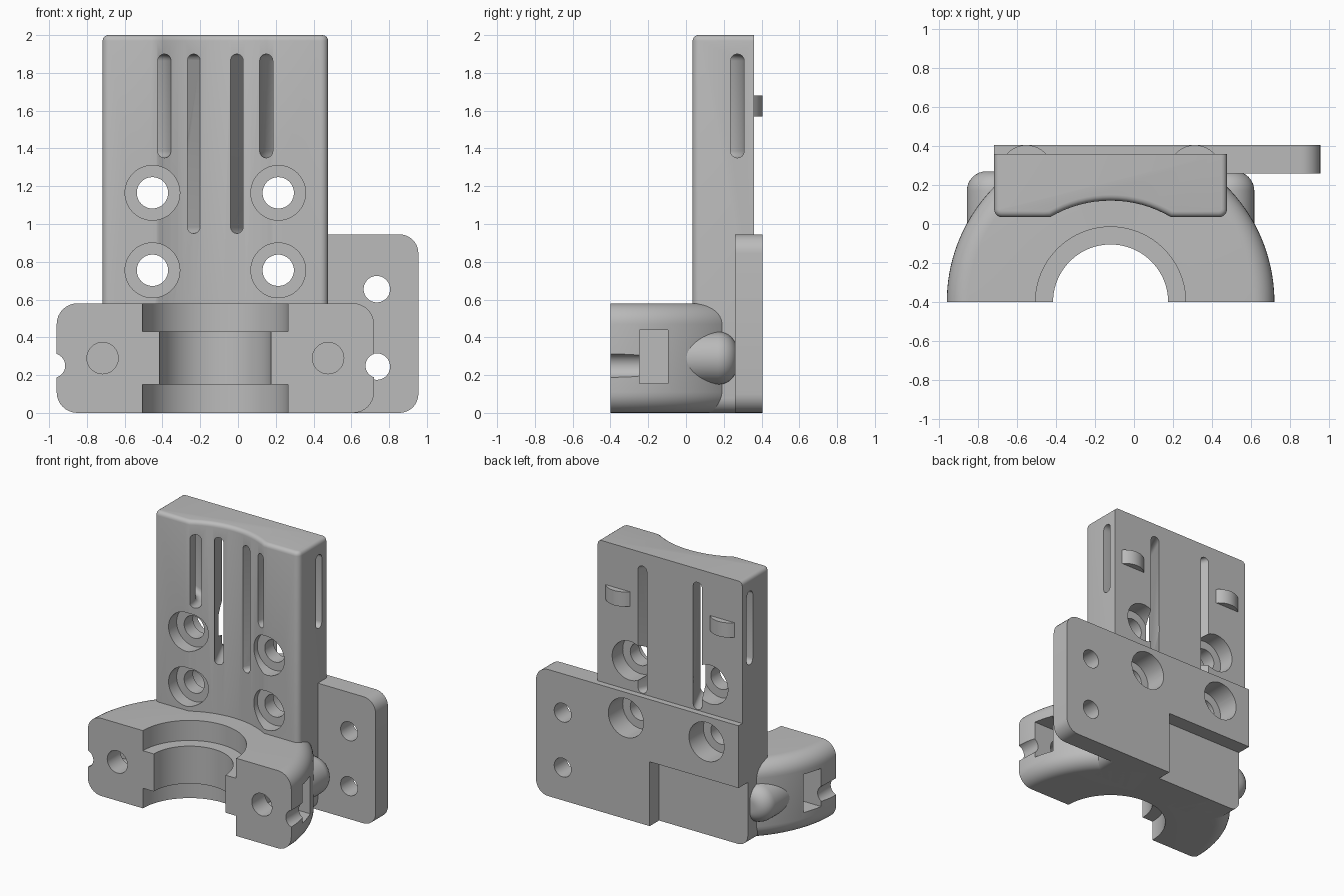
import bpy, bmesh
from math import sin, cos, pi, sqrt
from mathutils import Vector

if "Cube" in bpy.data.objects:
    bpy.data.objects.remove(bpy.data.objects["Cube"])

grey = bpy.data.materials.new("plain_grey")
grey.use_nodes = True
grey.diffuse_color = (0.5, 0.5, 0.5, 1)
grey.node_tree.nodes["Principled BSDF"].inputs["Base Color"].default_value = (0.5, 0.5, 0.5, 1)

CX = -0.12          # symmetry plane of the clamp and tower
HALF = 0.597        # half width of the tower
SIDES = (-1, 1)


def loft(name, rings, edit=None):
    """Solid through equal rings of 3D points, capped at both ends."""
    bm = bmesh.new()
    vs = [[bm.verts.new(p) for p in ring] for ring in rings]
    n = len(vs[0])
    for a, b in zip(vs, vs[1:]):
        for i in range(n):
            j = (i + 1) % n
            bm.faces.new((a[i], a[j], b[j], b[i]))
    bm.faces.new(vs[0])
    bm.faces.new(vs[-1])
    bmesh.ops.recalc_face_normals(bm, faces=bm.faces)
    if edit:
        edit(bm)
    mesh = bpy.data.meshes.new(name)
    bm.to_mesh(mesh)
    bm.free()
    mesh.materials.append(grey)
    ob = bpy.data.objects.new(name, mesh)
    bpy.context.collection.objects.link(ob)
    return ob


def prism_z(name, pts, lo, hi, edit=None):
    return loft(name, [[(x, y, z) for x, y in pts] for z in (lo, hi)], edit)


def prism_y(name, pts, lo, hi):
    return loft(name, [[(x, y, z) for x, z in pts] for y in (lo, hi)])


def arc(cx, cy, r, a0, a1, n=8):
    return [(cx + r * cos(a0 + (a1 - a0) * i / n), cy + r * sin(a0 + (a1 - a0) * i / n))
            for i in range(n + 1)]


def rounded_rect(x0, y0, x1, y1, radii):
    """Corner radii run anticlockwise from lower left; zero keeps it sharp."""
    corners = ((x0, y0, 1, 1), (x1, y0, -1, 1), (x1, y1, -1, -1), (x0, y1, 1, -1))
    pts = []
    for k, ((x, y, sx, sy), r) in enumerate(zip(corners, radii)):
        a = pi + k * pi / 2
        pts += arc(x + sx * r, y + sy * r, r, a, a + pi / 2) if r else [(x, y)]
    return pts


def box(name, x0, x1, y0, y1, z0, z1):
    return prism_z(name, [(x0, y0), (x1, y0), (x1, y1), (x0, y1)], z0, z1)


def rod_y(name, x, z, sections, n=48):
    """Round bar along y; sections are (y, radius) pairs."""
    return loft(name, [[(x + r * cos(2 * pi * i / n), y, z + r * sin(2 * pi * i / n))
                        for i in range(n)] for y, r in sections])


def slot(name, path, width, z0, z1):
    """Stadium-shaped channel swept along a path in the xy plane."""
    r = width / 2
    outline = arc(0, z1 - r, r, 0, pi) + arc(0, z0 + r, r, pi, 2 * pi)
    rings = []
    for i, p in enumerate(path):
        d = Vector(path[min(i + 1, len(path) - 1)]) - Vector(path[max(i - 1, 0)])
        d.normalize()
        rings.append([(p[0] - d.y * w, p[1] + d.x * w, z) for w, z in outline])
    return loft(name, rings)


def cut(ob, cutters):
    for c in cutters:
        m = ob.modifiers.new("cut", "BOOLEAN")
        m.operation, m.solver, m.object = "DIFFERENCE", "EXACT", c
        with bpy.context.temp_override(object=ob, active_object=ob):
            bpy.ops.object.modifier_apply(modifier=m.name)


# Half-ring clamp with rounded outer edge and an inner collar
section = ([(0.385, 0)] + arc(0.73, 0.11, 0.11, -pi / 2, 0) + arc(0.73, 0.47, 0.11, 0, pi / 2)
           + [(0.385, 0.58), (0.385, 0.43), (0.295, 0.43), (0.295, 0.15), (0.385, 0.15)])
clamp = loft("clamp", [[(CX + r * cos(pi * i / 72), -0.4 + r * sin(pi * i / 72), z)
                        for r, z in section] for i in range(73)])

# Tower with a hollowed front and softened front and top edges
R = 0.61
half_chord = 0.31
a = pi / 2 - 0.53
hollow = arc(CX, 0.12 - R, R, pi - a, a, 16)
foot = 0.035
tower_pts = ([(CX - HALF, 0.36)] + arc(CX - HALF + 0.04, foot + 0.04, 0.04, pi, 1.5 * pi, 5)
             + [(CX - half_chord - 0.03, foot)] + hollow + [(CX + half_chord + 0.03, foot)]
             + arc(CX + HALF - 0.04, foot + 0.04, 0.04, 1.5 * pi, 2 * pi, 5) + [(CX + HALF, 0.36)])


def soften_top(bm):
    rim = [e for e in bm.edges if all(v.co.z > 1.99 for v in e.verts)
           and not all(v.co.y > 0.355 for v in e.verts)]
    bmesh.ops.bevel(bm, geom=rim, offset=0.03, segments=4, profile=0.5, affect="EDGES")


tower = prism_z("tower", tower_pts, 0.48, 2.0, soften_top)

# Block joining the clamp to the back plate
base = prism_y("base_block", rounded_rect(CX - HALF, 0, CX + HALF, 0.56, (0.08, 0.08, 0, 0)),
               0.05, 0.295)

# Back plate with a stepped lower corner
plate_pts = ([(CX - HALF, 0.48), (0.016, 0.48), (0.016, 0)]
             + arc(0.855, 0.1, 0.1, -pi / 2, 0) + arc(0.855, 0.845, 0.1, 0, pi / 2)
             + [(CX - HALF, 0.945)])
back_plate = prism_y("back_plate", plate_pts, 0.26, 0.405)

# Bolt bosses behind the clamp and small locating ridges on the tower back
bosses, ridges = [], []
for s in SIDES:
    dome = [(y, r) for r, y in arc(0.04, 0.17, 0.1, 0, pi / 2)]
    bosses.append(rod_y("bolt_boss", CX + s * HALF, 0.29, [(-0.05, 0.14)] + dome))
    ridge = arc(CX + s * 0.432, 0.271, 0.134, 0.72, pi - 0.72, 12)
    ridges.append(prism_z("locating_ridge", ridge, 1.57, 1.68))

# Cutters
bolt_cuts, trap_cuts, slot_cuts, screw_cuts, mount_cuts = [], [], [], [], []
for s in SIDES:
    bolt_cuts.append(rod_y("cut", CX + s * HALF, 0.29, [(-0.5, 0.083), (0.1, 0.083)]))
    x0, x1 = sorted((CX + s * 0.45, CX + s * 0.95))
    trap_cuts.append(box("cut", x0, x1, -0.245, -0.095, 0.155, 0.44))
    trap_cuts.append(rod_y("cut", CX + s * 0.86, 0.25, [(-0.5, 0.065), (-0.2, 0.065)]))
    long_path = [(CX + s * 0.06, -0.01), (CX + s * 0.255, 0.42)]
    slot_cuts.append(slot("cut", long_path, 0.066, 0.95, 1.9))
    side_path = [(0.265, -0.05), (0.27, 0.07), (0.3, 0.16), (0.36, 0.225),
                 (0.45, 0.262), (0.55, 0.272), (0.7, 0.272)]
    slot_cuts.append(slot("cut", [(CX + s * u, y) for u, y in side_path], 0.072, 1.35, 1.9))
    for z in (0.755, 1.165):
        x = CX + s * 0.333
        for r, y0, y1 in ((0.083, -0.1, 0.6), (0.145, -0.1, 0.13), (0.145, 0.235, 0.6)):
            screw_cuts.append(rod_y("cut", x, z, [(y0, r), (y1, r)]))
for z in (0.245, 0.655):
    mount_cuts.append(rod_y("cut", 0.735, z, [(0.1, 0.07), (0.6, 0.07)]))

cut(clamp, [box("cut", -2, 2, 0.29, 1, -1, 1)] + bolt_cuts + trap_cuts)
for b in bosses + [base]:
    cut(b, bolt_cuts)
cut(tower, slot_cuts + screw_cuts)
cut(back_plate, screw_cuts + mount_cuts)

for ob in list(bpy.data.objects):
    if ob.name.startswith("cut"):
        bpy.data.objects.remove(ob)

# Smooth curved faces, keep edges crisp
parts = [clamp, tower, base, back_plate] + bosses + ridges
for ob in bpy.context.view_layer.objects:
    ob.select_set(ob in parts)
bpy.context.view_layer.objects.active = clamp
bpy.ops.object.shade_smooth_by_angle(angle=0.5)
